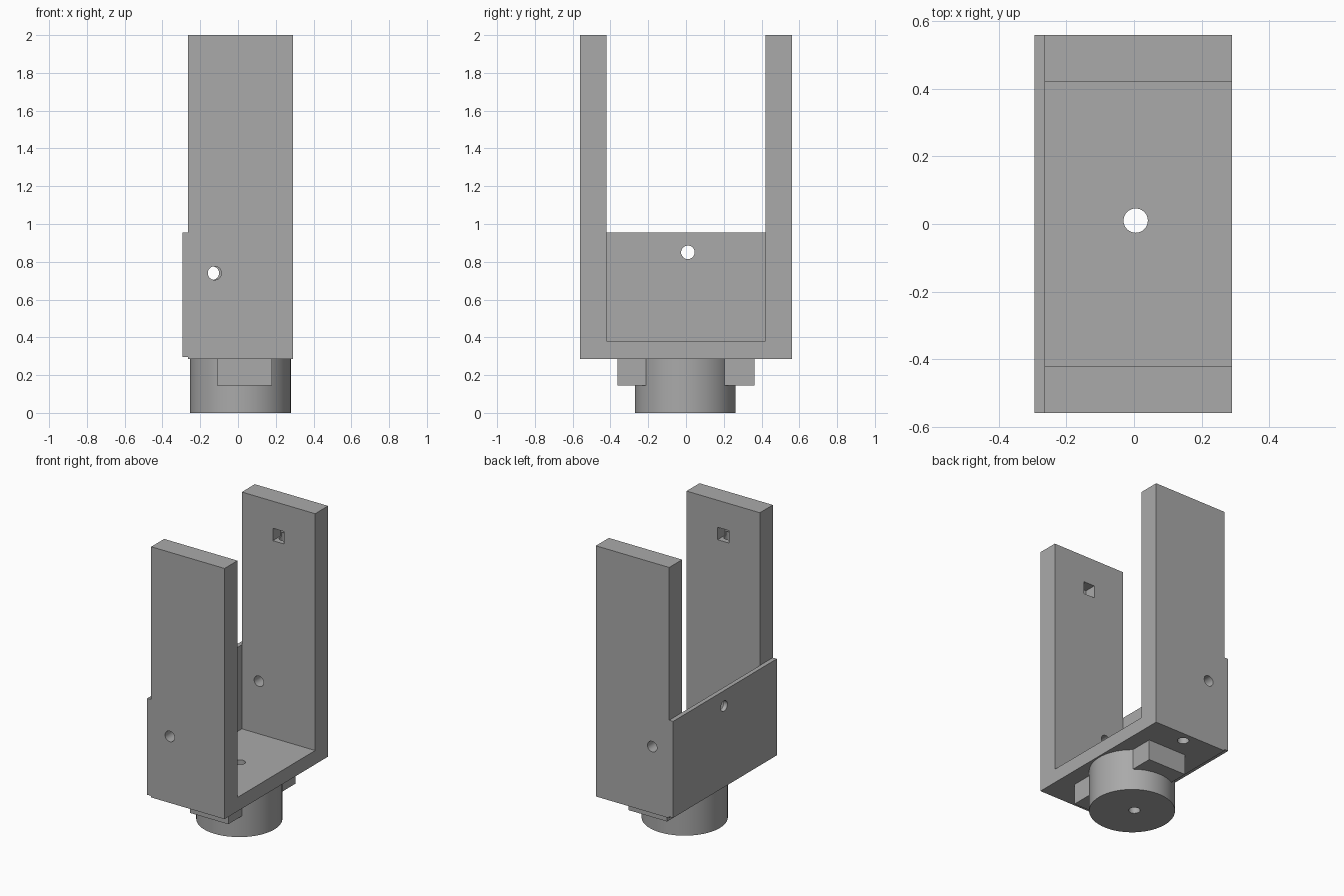
import bpy
import bmesh
from math import pi, radians
from mathutils import Matrix

cube = bpy.data.objects.get("Cube")
if cube:
    bpy.data.objects.remove(cube, do_unlink=True)

grey = bpy.data.materials.new("plain grey")
grey.use_nodes = True
grey.diffuse_color = (0.4, 0.4, 0.4, 1)
grey.node_tree.nodes["Principled BSDF"].inputs["Base Color"].default_value = grey.diffuse_color


def finish(name, bm):
    bmesh.ops.recalc_face_normals(bm, faces=bm.faces)
    mesh = bpy.data.meshes.new(name)
    bm.to_mesh(mesh)
    bm.free()
    mesh.materials.append(grey)
    obj = bpy.data.objects.new(name, mesh)
    bpy.context.collection.objects.link(obj)
    return obj


def box(name, low, high):
    bm = bmesh.new()
    size = [b - a for a, b in zip(low, high)]
    centre = [(a + b) / 2 for a, b in zip(low, high)]
    bmesh.ops.create_cube(bm, size=1, matrix=Matrix.Translation(centre) @ Matrix.Diagonal((*size, 1)))
    return finish(name, bm)


def rod(name, centre, radius, length, axis="Z", sides=32):
    turn = {"X": Matrix.Rotation(pi / 2, 4, "Y"), "Y": Matrix.Rotation(pi / 2, 4, "X"), "Z": Matrix()}[axis]
    bm = bmesh.new()
    bmesh.ops.create_cone(bm, cap_ends=True, segments=sides, radius1=radius, radius2=radius,
                          depth=length, matrix=Matrix.Translation(centre) @ turn)
    return finish(name, bm)


def select(obj):
    bpy.ops.object.select_all(action="DESELECT")
    obj.select_set(True)
    bpy.context.view_layer.objects.active = obj


def cut(obj, cutters):
    select(obj)
    for cutter in cutters:
        mod = obj.modifiers.new("hole", "BOOLEAN")
        mod.operation = "DIFFERENCE"
        mod.solver = "EXACT"
        mod.object = cutter
        bpy.ops.object.modifier_apply(modifier=mod.name)
        bpy.data.objects.remove(cutter, do_unlink=True)
    bpy.ops.object.shade_smooth_by_angle(angle=radians(30))


HOLE = 0.036
MID_X = 0.0125
BASE_Z, FLOOR_Z, TOP_Z = 0.285, 0.38, 2.0

# U-shaped bracket, extruded along x
half = [(0.56, BASE_Z), (0.56, TOP_Z), (0.42, TOP_Z), (0.42, FLOOR_Z)]
outline = half + [(-y, z) for y, z in reversed(half)]
bm = bmesh.new()
face = bm.faces.new([bm.verts.new((-0.265, y, z)) for y, z in outline])
sweep = bmesh.ops.extrude_face_region(bm, geom=[face])
bmesh.ops.translate(bm, vec=(0.555, 0, 0), verts=[v for v in sweep["geom"] if isinstance(v, bmesh.types.BMVert)])
bracket = finish("bracket", bm)

# Bracket holes: centre bore, then side hole, upright channel and square pocket in each arm
cutters = [rod("centre_bore", (0.005, 0.01, 0.3), HOLE, 0.8)]
for side, hole_x in ((-1, -0.124), (1, -0.136)):
    cutters.append(rod("side_hole", (hole_x, side * 0.49, 0.74), HOLE, 0.3, "Y"))
    cutters.append(rod("channel", (MID_X, side * 0.49, 0.98), HOLE, 1.56))
    y0, y1 = sorted((side * 0.38, side * 0.5))
    cutters.append(box("pocket", (-0.03, y0, 1.73), (0.055, y1, 1.815)))
cut(bracket, cutters)

# Plate closing one side of the bracket
plate = box("side_plate", (-0.295, -0.56, 0.295), (-0.265, 0.56, 0.955))
cut(plate, [rod("plate_hole", (-0.28, 0.01, 0.85), HOLE, 0.2, "X")])

# Round hub below, with its bore
hub = rod("hub", (MID_X, -0.004, BASE_Z / 2), 0.267, BASE_Z, sides=64)
cut(hub, [rod("hub_bore", (0.005, 0.01, 0.15), HOLE, 0.6)])

# Lugs on the front and back of the hub
box("front_lug", (-0.11, -0.362, 0.145), (0.18, -0.2, BASE_Z))
box("back_lug", (-0.11, 0.2, 0.145), (0.18, 0.362, BASE_Z))
